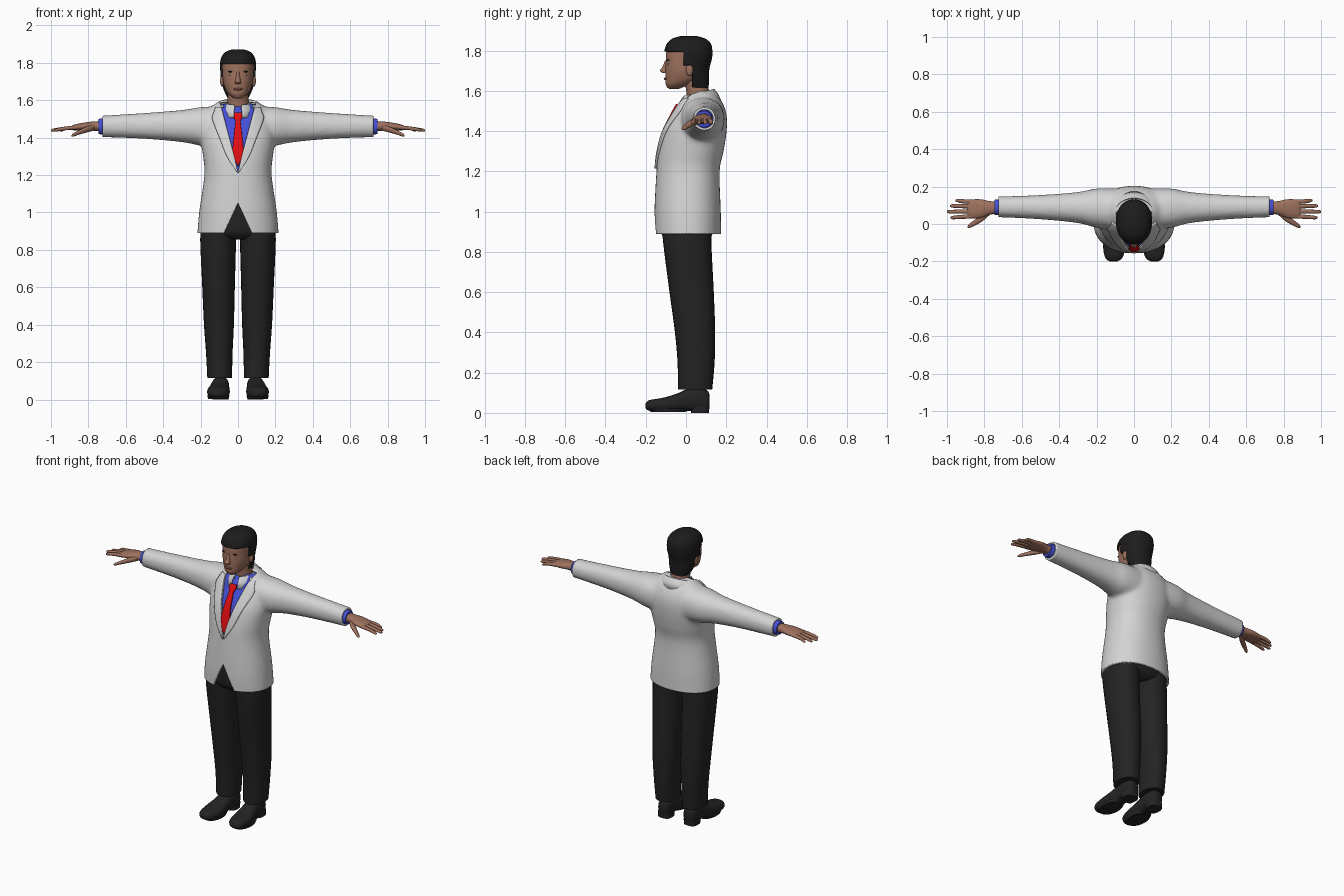
import bpy, bmesh
from math import sin, cos, pi, radians, copysign
from mathutils import Vector, Matrix
from mathutils.bvhtree import BVHTree

cube = bpy.data.objects.get("Cube")
if cube:
    bpy.data.objects.remove(cube, do_unlink=True)


def material(name, *rgb):
    m = bpy.data.materials.new(name)
    m.use_nodes = True
    m.diffuse_color = (*rgb, 1)
    bsdf = m.node_tree.nodes["Principled BSDF"]
    bsdf.inputs["Base Color"].default_value = (*rgb, 1)
    bsdf.inputs["Roughness"].default_value = 0.8
    return m


jacket_white = material("jacket white", 0.66, 0.66, 0.66)
black_cloth = material("black cloth", 0.017, 0.017, 0.017)
hair_black = material("hair black", 0.012, 0.012, 0.012)
skin = material("skin", 0.34, 0.165, 0.11)
lip_brown = material("lip brown", 0.22, 0.08, 0.06)
shirt_blue = material("shirt blue", 0.06, 0.08, 0.68)
tie_red = material("tie red", 0.78, 0.004, 0.006)
eye_white = material("eye white", 0.5, 0.4, 0.36)


def finish(name, bm, mat, mirror=False, thickness=0, angle=50):
    """Turn a bmesh into a smooth shaded object."""
    me = bpy.data.meshes.new(name)
    bm.to_mesh(me)
    bm.free()
    me.materials.append(mat)
    ob = bpy.data.objects.new(name, me)
    bpy.context.collection.objects.link(ob)
    bpy.ops.object.select_all(action="DESELECT")
    ob.select_set(True)
    bpy.context.view_layer.objects.active = ob
    bpy.ops.object.shade_smooth_by_angle(angle=radians(angle))
    if thickness:
        mod = ob.modifiers.new("Thickness", "SOLIDIFY")
        mod.thickness, mod.offset = thickness, -1
    if mirror:
        ob.modifiers.new("Mirror", "MIRROR")
    return ob


def smooth_rows(rows, steps=4):
    """Catmull-Rom interpolation between rows of numbers."""
    rows = [Vector(r) for r in rows]
    out = []
    for i in range(len(rows) - 1):
        a, b, c, d = rows[max(i - 1, 0)], rows[i], rows[i + 1], rows[min(i + 2, len(rows) - 1)]
        for k in range(steps):
            t = k / steps
            out.append(b + (c - a) * (t / 2) + (a * 2 - b * 5 + c * 4 - d) * (t * t / 2)
                       + (b * 3 - a - c * 3 + d) * (t ** 3 / 2))
    return out + [rows[-1]]


def skin_rows(bm, rows, closed):
    grid = [[bm.verts.new(p) for p in row] for row in rows]
    n = len(grid[0])
    for low, high in zip(grid, grid[1:]):
        for j in range(n if closed else n - 1):
            k = (j + 1) % n
            bm.faces.new((low[j], low[k], high[k], high[j]))
    return grid


def loft(bm, rings, axis="z", sides=28, power=2.2):
    """Closed loft; a ring is (position, centre a, centre b, radius a, radius b)."""
    rows = []
    for t, a, b, ra, rb in smooth_rows(rings):
        row = []
        for i in range(sides):
            c, s = cos(2 * pi * i / sides), sin(2 * pi * i / sides)
            u = a + max(ra, 0.001) * copysign(abs(c) ** (2 / power), c)
            v = b + max(rb, 0.001) * copysign(abs(s) ** (2 / power), s)
            row.append({"x": (t, u, v), "y": (u, t, v), "z": (u, v, t)}[axis])
        rows.append(row)
    grid = skin_rows(bm, rows, True)
    bm.faces.new(grid[0])
    bm.faces.new(grid[-1])
    bmesh.ops.recalc_face_normals(bm, faces=bm.faces)


def lofted(name, rings, mat, axis="z", mirror=False, sides=28, power=2.2):
    bm = bmesh.new()
    loft(bm, rings, axis, sides, power)
    return finish(name, bm, mat, mirror)


def ball(name, place, size, mat, mirror=False):
    bm = bmesh.new()
    bmesh.ops.create_uvsphere(bm, u_segments=16, v_segments=10, radius=1,
                              matrix=Matrix.Translation(place) @ Matrix.Diagonal((*size, 1)))
    return finish(name, bm, mat, mirror)


def bisect(bm, point, normal, **clear):
    bmesh.ops.bisect_plane(bm, geom=bm.verts[:] + bm.edges[:] + bm.faces[:],
                           plane_co=point, plane_no=normal, **clear)


def remove_faces(bm, rule):
    gone = [f for f in bm.faces if rule(*f.calc_center_median())]
    bmesh.ops.delete(bm, geom=gone, context="FACES")


# Jacket: torso and sleeves fused into one surface
torso = [(0.85, 0, 0.01, 0.22, 0.165), (1.0, 0, 0.008, 0.208, 0.165), (1.2, 0, 0.01, 0.18, 0.157),
         (1.3, 0, 0.025, 0.187, 0.162), (1.4, 0, 0.045, 0.2, 0.157), (1.48, 0, 0.065, 0.19, 0.137),
         (1.54, 0, 0.072, 0.165, 0.11), (1.58, 0, 0.075, 0.125, 0.078), (1.6, 0, 0.075, 0.09, 0.06)]
sleeve = [(0.08, 0.08, 1.455, 0.11, 0.115), (0.2, 0.085, 1.46, 0.105, 0.103), (0.3, 0.088, 1.462, 0.083, 0.086),
          (0.5, 0.09, 1.463, 0.065, 0.069), (0.76, 0.092, 1.46, 0.054, 0.056)]
bm = bmesh.new()
loft(bm, torso, sides=40)
for s in (1, -1):
    loft(bm, [(s * r[0], *r[1:]) for r in sleeve], "x")
block = finish("jacket_block", bm, jacket_white)
fuse = block.modifiers.new("Fuse", "REMESH")
fuse.mode, fuse.voxel_size = "VOXEL", 0.012
soften = block.modifiers.new("Soften", "SMOOTH")
soften.factor, soften.iterations = 0.5, 5
fused = bpy.data.meshes.new_from_object(block.evaluated_get(bpy.context.evaluated_depsgraph_get()))
bpy.data.objects.remove(block, do_unlink=True)
bm = bmesh.new()
bm.from_mesh(fused)
bpy.data.meshes.remove(fused)
jacket_surface = BVHTree.FromBMesh(bm)

# Open the hem, sleeve ends, neckline and front vent
bisect(bm, (0, 0, 0.89), (0, 0, 1), clear_inner=True)
neck_slope, vent_slope = 0.26, 0.47
for s in (1, -1):
    bisect(bm, (s * 0.725, 0, 0), (s, 0, 0), clear_outer=True)
    bisect(bm, (0, 0, 1.215), (1, 0, -s * neck_slope))
    bisect(bm, (0, 0, 1.05), (1, 0, s * vent_slope))
remove_faces(bm, lambda x, y, z: y < 0.06 and abs(x) < (z - 1.215) * neck_slope)
remove_faces(bm, lambda x, y, z: y < 0 and abs(x) < (1.05 - z) * vent_slope)
finish("jacket", bm, jacket_white, thickness=0.012)


def front_strip(name, rows, mat, lift, mirror, columns=6):
    """Cloth strip laid on the jacket front; a row is (height, inner x, outer x)."""
    grid = []
    for z, x0, x1 in smooth_rows(rows):
        row = []
        for i in range(columns + 1):
            x = x0 + (x1 - x0) * i / columns
            hit = jacket_surface.ray_cast(Vector((x, -1, z)), Vector((0, 1, 0)))[0]
            row.append((x, (hit.y if hit else 0.03) - lift, z))
        grid.append(row)
    bm = bmesh.new()
    skin_rows(bm, grid, False)
    finish(name, bm, mat, mirror, thickness=0.012)


front_strip("lapels", [(1.215, 0.0, 0.006), (1.3, 0.02, 0.06), (1.4, 0.046, 0.1), (1.5, 0.073, 0.138),
                       (1.53, 0.081, 0.132), (1.565, 0.09, 0.12)], jacket_white, 0.011, True)
front_strip("tie", [(1.25, -0.002, 0.002), (1.32, -0.028, 0.028), (1.42, -0.021, 0.021),
                    (1.49, -0.014, 0.014), (1.51, -0.022, 0.022), (1.535, -0.02, 0.02)],
            tie_red, 0.008, False)


def collar(name, profile, reach, drop, mat):
    """Folded band round the neck; a profile point is (radius x, radius y, height)."""
    rows = []
    for rx, ry, z in profile:
        angles = [radians(-reach + 2 * reach * i / 40) for i in range(41)]
        rows.append([(rx * sin(a), 0.06 + ry * cos(a), z - drop * (1 - cos(a)) / 2) for a in angles])
    bm = bmesh.new()
    skin_rows(bm, rows, False)
    finish(name, bm, mat, thickness=0.005)


collar("jacket_collar", [(0.137, 0.11, 1.55), (0.12, 0.095, 1.585), (0.102, 0.08, 1.605), (0.085, 0.066, 1.55)],
       130, 0.045, jacket_white)
collar("shirt_collar", [(0.092, 0.105, 1.53), (0.08, 0.09, 1.57), (0.068, 0.074, 1.595), (0.063, 0.068, 1.55)],
       166, 0.025, jacket_white)

# Shirt and cuffs
lofted("shirt", [(z, x, y, rx - 0.022, ry - 0.02) for z, x, y, rx, ry in torso[2:-1]], shirt_blue, sides=40)
lofted("cuffs", [(0.66, 0.09, 1.46, 0.04, 0.042), (0.72, 0.09, 1.46, 0.042, 0.043),
                 (0.747, 0.088, 1.46, 0.041, 0.04)], shirt_blue, "x", True)

# Trousers
lofted("trouser_legs", [(0.115, 0.098, 0.045, 0.066, 0.085), (0.25, 0.1, 0.05, 0.071, 0.092),
                        (0.4, 0.102, 0.045, 0.08, 0.1), (0.6, 0.104, 0.028, 0.087, 0.11),
                        (0.85, 0.106, 0.006, 0.096, 0.12), (0.95, 0.1, 0.006, 0.096, 0.125)],
       black_cloth, mirror=True)
lofted("trouser_seat", [(0.855, 0, 0.005, 0.12, 0.09), (0.885, 0, 0.005, 0.19, 0.125),
                        (0.95, 0, 0.005, 0.188, 0.137), (1.1, 0, 0.005, 0.17, 0.137)], black_cloth)

# Shoes
lofted("shoe_uppers", [(-0.2, 0.11, 0.036, 0.02, 0.014), (-0.18, 0.108, 0.037, 0.046, 0.027),
                       (-0.12, 0.105, 0.04, 0.06, 0.034), (-0.05, 0.1, 0.05, 0.055, 0.044),
                       (0.0, 0.096, 0.062, 0.048, 0.054), (0.06, 0.093, 0.066, 0.045, 0.056),
                       (0.105, 0.092, 0.062, 0.036, 0.05), (0.117, 0.092, 0.06, 0.02, 0.03)],
       black_cloth, "y", True, power=2.5)
lofted("shoe_soles", [(0.004, 0.105, -0.09, 0.055, 0.085), (0.022, 0.105, -0.09, 0.06, 0.1)],
       black_cloth, mirror=True)
lofted("shoe_heels", [(0.0, 0.093, 0.07, 0.043, 0.045), (0.035, 0.093, 0.07, 0.044, 0.046)],
       black_cloth, mirror=True, power=3)

# Hands
lofted("palms", [(0.73, 0.088, 1.46, 0.034, 0.028), (0.77, 0.086, 1.462, 0.036, 0.025),
                 (0.82, 0.082, 1.46, 0.05, 0.021), (0.87, 0.08, 1.455, 0.051, 0.016),
                 (0.89, 0.08, 1.452, 0.045, 0.01)], skin, "x", True)
for name, y, tip in (("little", 0.118, 0.955), ("ring", 0.094, 0.985), ("middle", 0.068, 1.0), ("index", 0.042, 0.982)):
    end = y + (y - 0.08) * 0.2
    lofted(name + "_fingers", [(0.86, y, 1.455, 0.012, 0.011), (0.92, (y + end) / 2, 1.45, 0.011, 0.01),
                               (tip - 0.012, end, 1.441, 0.009, 0.008), (tip, end, 1.438, 0.003, 0.003)],
           skin, "x", True, sides=12)
lofted("thumbs", [(0.77, 0.07, 1.455, 0.02, 0.018), (0.81, 0.035, 1.443, 0.02, 0.016),
                  (0.85, 0.008, 1.428, 0.016, 0.012), (0.88, -0.01, 1.415, 0.011, 0.009),
                  (0.89, -0.016, 1.411, 0.003, 0.003)], skin, "x", True, sides=14)

# Neck, head and face
skull = [(1.61, 0, -0.06, 0.022, 0.024), (1.63, 0, -0.042, 0.048, 0.058), (1.66, 0, -0.012, 0.068, 0.09),
         (1.7, 0, 0.0, 0.08, 0.103), (1.75, 0, 0.008, 0.084, 0.108), (1.79, 0, 0.01, 0.085, 0.108),
         (1.825, 0, 0.012, 0.076, 0.098), (1.85, 0, 0.012, 0.053, 0.07), (1.862, 0, 0.012, 0.02, 0.03)]
lofted("neck", [(1.5, 0, 0.065, 0.062, 0.062), (1.58, 0, 0.06, 0.057, 0.056), (1.68, 0, 0.045, 0.058, 0.06)], skin)
lofted("head", skull, skin, sides=36)
lofted("nose", [(1.752, 0, -0.094, 0.008, 0.009), (1.72, 0, -0.102, 0.011, 0.015),
                (1.7, 0, -0.108, 0.016, 0.021), (1.688, 0, -0.102, 0.014, 0.014)], skin, sides=16)
ball("ears", (0.084, 0.018, 1.705), (0.012, 0.018, 0.032), skin, True)
ball("eyes", (0.034, -0.084, 1.735), (0.014, 0.01, 0.006), eye_white, True)
ball("eyebrows", (0.036, -0.088, 1.753), (0.019, 0.008, 0.004), hair_black, True)
ball("lips", (0, -0.099, 1.66), (0.025, 0.01, 0.007), lip_brown)
ball("chin", (0, -0.076, 1.628), (0.026, 0.022, 0.018), skin)

# Hair: a shell over the skull, trimmed round the face and ears
bm = bmesh.new()
loft(bm, [(1.615, 0, 0.062, 0.058, 0.05), (1.66, 0, 0.03, 0.078, 0.085)]
     + [(z + 0.01, x, y + 0.002, rx + 0.011, ry + 0.011) for z, x, y, rx, ry in skull[3:]], sides=40)
for height in (1.795, 1.725):
    bisect(bm, (0, 0, height), (0, 0, 1))
for depth in (-0.012, 0.03):
    bisect(bm, (0, depth, 0), (0, 1, 0))
remove_faces(bm, lambda x, y, z: y < -0.012 and z < 1.795 or y < 0.03 and z < 1.725)
finish("hair", bm, hair_black, thickness=0.012)
